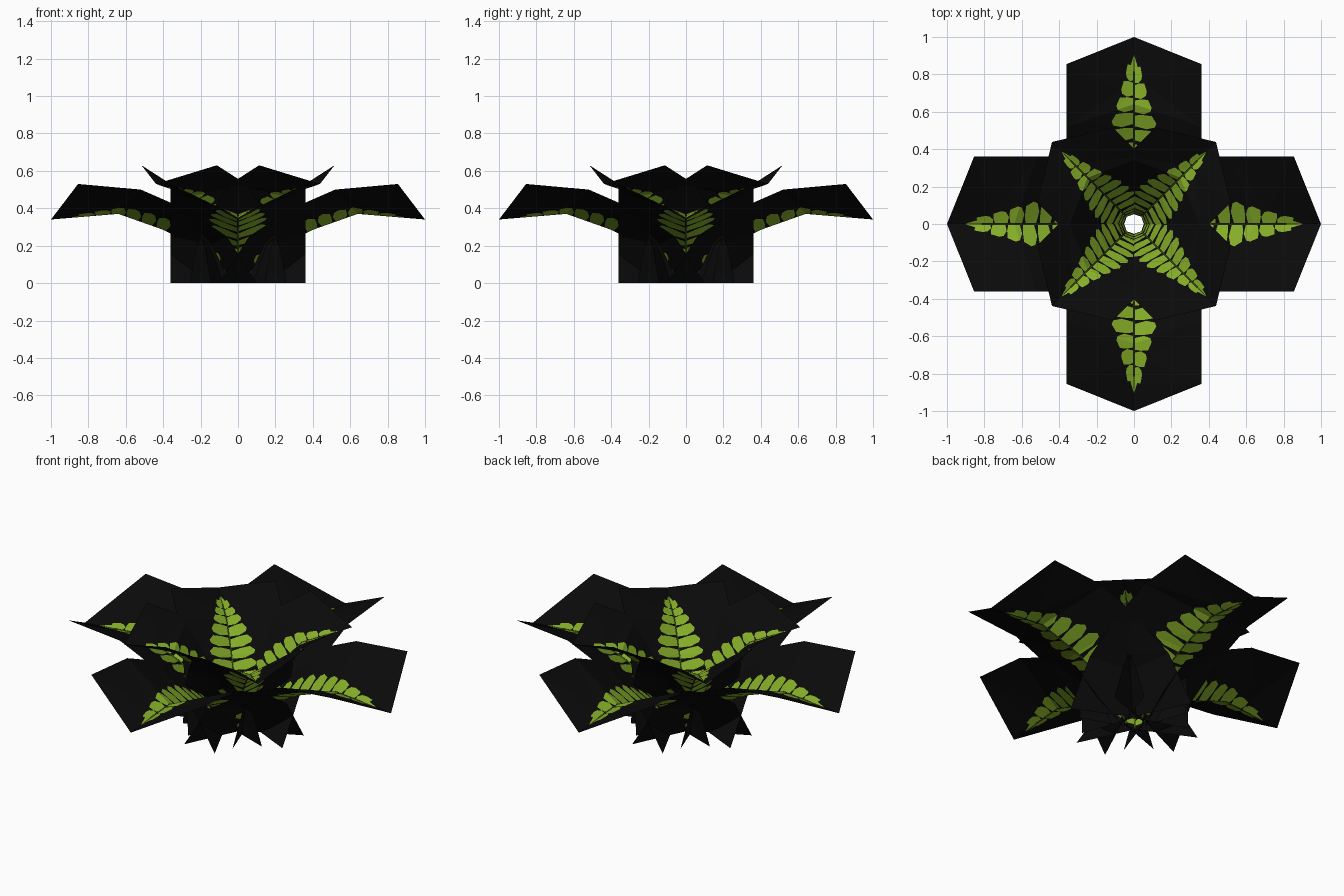
import bpy
import math
from mathutils import Vector
from mathutils.geometry import delaunay_2d_cdt

if "Cube" in bpy.data.objects:
    bpy.data.objects.remove(bpy.data.objects["Cube"])


def material(name, rgb):
    m = bpy.data.materials.new(name)
    m.diffuse_color = (*rgb, 1)
    m.use_nodes = True
    m.node_tree.nodes["Principled BSDF"].inputs["Base Color"].default_value = m.diffuse_color
    return m


MATS = [material("black card", (0.003, 0.003, 0.003)),
        material("leaf green", (0.235, 0.42, 0.021)),
        material("stem green", (0.075, 0.13, 0.012))]

# Frond profiles as (radius, height): the fold line and the raised card edge
LOW_FOLD = [(.07, 0), (.20, .18), (.40, .285), (.64, .37), (1.0, .34)]
LOW_EDGE = [(-.10, 0), (.06, .25), (.28, .395), (.52, .50), (.855, .53)]
HIGH_FOLD = [(.055, 0), (.09, .19), (.20, .325), (.35, .465), (.62, .53)]
HIGH_EDGE = [(-.08, 0), (-.03, .20), (.08, .38), (.225, .53), (.445, .63)]

# Length along the card at each fold node
S = [0.0]
for a, b in zip(LOW_FOLD, LOW_FOLD[1:]):
    S.append(S[-1] + math.dist(a, b))
HALF = 0.36


def leaf_width(s):
    if s < 0.12:
        return 0.06 + 0.8 * s
    if s < 0.5:
        return 0.155
    return max(0.015, 0.155 - 0.32 * (s - 0.5))


def inside(p, poly):
    hit = False
    for (ax, ay), (bx, by) in zip(poly, poly[1:] + poly[:1]):
        if (ay > p[1]) != (by > p[1]) and p[0] < ax + (bx - ax) * (p[1] - ay) / (by - ay):
            hit = not hit
    return hit


def leaf_pattern():
    """Flat card in (length, side) space, cut along leaflets, stem and folds."""
    cards, leaves = [], []
    for a, b in zip(S, S[1:]):
        for side in (-HALF, HALF):
            cards.append([(a, 0), (b, 0), (b, side), (a, side)])
    # leaflets: separate near the base, merging towards the tip
    n = 11
    for i in range(n):
        s = 0.02 + i * 0.08
        w = leaf_width(s + 0.03)
        g = 0.052 + 0.034 * i / n
        for d in (-1, 1):
            q = s + (0.012 if d > 0 else 0)
            leaves.append([(q, .005 * d), (q + .004, .55 * w * d), (q + .03, .93 * w * d),
                           (q + .055, w * d), (q + g + .015, .8 * w * d),
                           (q + g + .005, .4 * w * d), (q + g - .012, .005 * d)])
    # pointed leaf tip
    leaves.append([(.88, -.03), (.97, 0), (.88, .03)])
    # stem
    stem = [(.0, -.005), (.94, -.003), (.94, .003), (.0, .005)]
    pts, edges = [], []
    for p in cards + leaves + [stem]:
        k, m = len(pts), len(p)
        edges += [(k + j, k + (j + 1) % m) for j in range(m)]
        pts += [Vector(c) for c in p]
    out = delaunay_2d_cdt(pts, edges, [], 0, 1e-5)
    mats = []
    for f in out[2]:
        c = sum((out[0][v] for v in f), Vector((0, 0))) / len(f)
        mats.append(2 if inside(c, stem) else int(any(inside(c, q) for q in leaves)))
    return out[0], out[2], mats


def bend(p, fold, edge, half):
    """Place a flat card point on the folded, arching frond."""
    s, t = p
    i = max(k for k in range(len(S) - 1) if S[k] <= s + 1e-6 or k == 0)
    f = min(1, max(0, (s - S[i]) / (S[i + 1] - S[i])))
    c = Vector(fold[i]).lerp(Vector(fold[i + 1]), f)
    e = Vector(edge[i]).lerp(Vector(edge[i + 1]), f)
    r = c.lerp(e, abs(t) / HALF)
    return (r.x, t / HALF * half, max(0, r.y))


PATTERN = leaf_pattern()


def frond(name, fold, edge, half, angle):
    pts, faces, mats = PATTERN
    me = bpy.data.meshes.new(name)
    me.from_pydata([bend(p, fold, edge, half) for p in pts], [], faces)
    for m in MATS:
        me.materials.append(m)
    for poly, k in zip(me.polygons, mats):
        poly.material_index = k
    ob = bpy.data.objects.new(name, me)
    ob.rotation_euler.z = angle
    bpy.context.collection.objects.link(ob)


# Four wide low fronds on the axes, four smaller upright ones on the diagonals
for i in range(4):
    a = i * math.pi / 2
    frond(f"low_frond_{i + 1}", LOW_FOLD, LOW_EDGE, HALF, a)
    frond(f"upright_frond_{i + 1}", HIGH_FOLD, HIGH_EDGE, 0.285, a + math.pi / 4)
